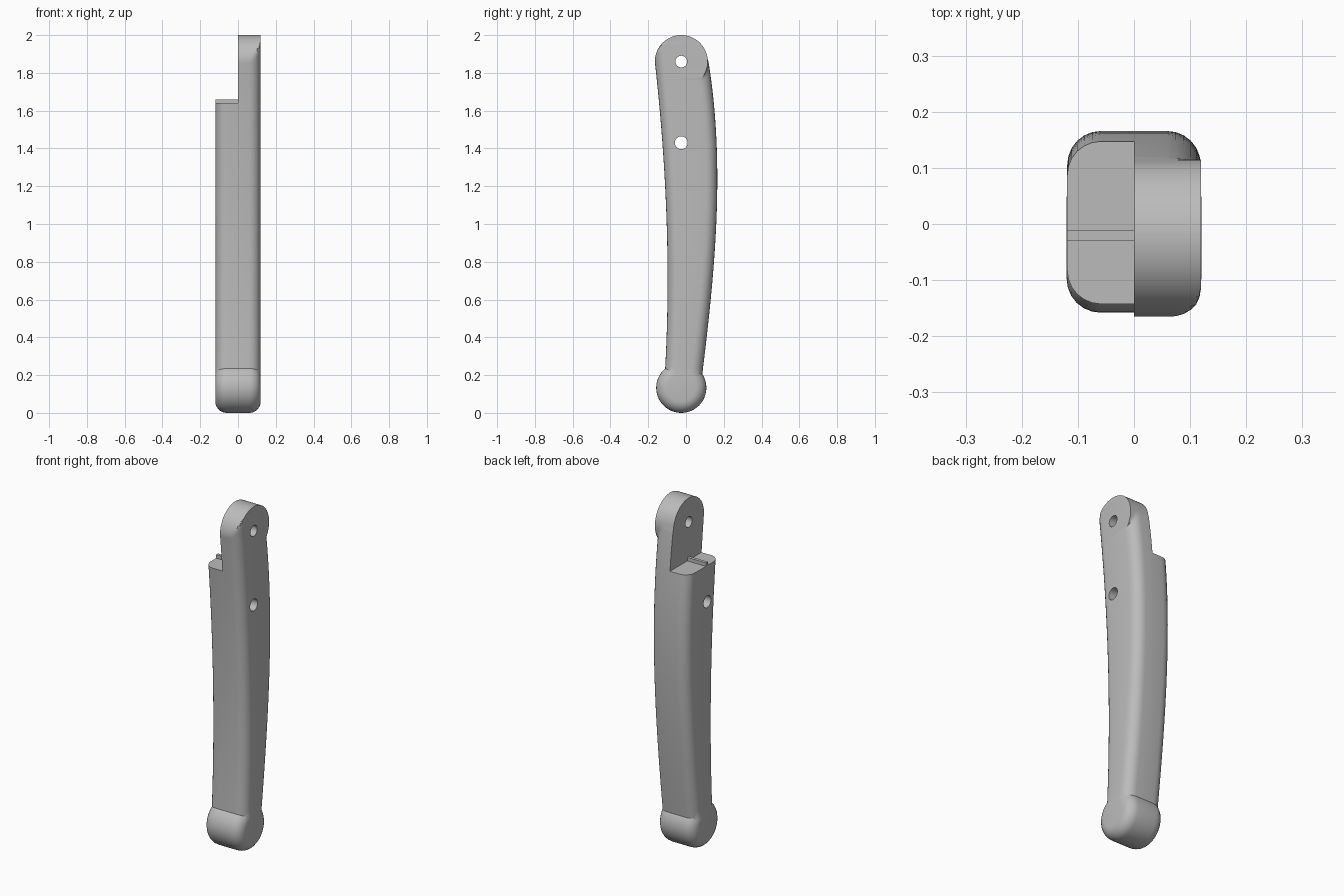
import bpy, bmesh, math

cube = bpy.data.objects.get("Cube")
if cube:
    bpy.data.objects.remove(cube)

HALF, FILLET = 0.119, 0.06
PIVOT_Y, PIVOT_Z, HEAD_R = -0.025, 1.86, 0.14
POMMEL_Z, POMMEL_R = 0.133, 0.133
SHELF_Z = 1.64
FRONT = [(0.24, -0.11), (0.8, -0.098), (1.43, -0.125), (1.86, -0.165)]
BACK = [(0.22, 0.088), (0.7, 0.14), (1.15, 0.165), (1.84, 0.122)]

grey = bpy.data.materials.new("plain grey")
grey.use_nodes = True
colour = (0.5, 0.5, 0.5, 1)
grey.diffuse_color = colour
grey.node_tree.nodes["Principled BSDF"].inputs["Base Color"].default_value = colour


def make(name, bm):
    bmesh.ops.recalc_face_normals(bm, faces=bm.faces)
    mesh = bpy.data.meshes.new(name)
    bm.to_mesh(mesh)
    bm.free()
    mesh.materials.append(grey)
    obj = bpy.data.objects.new(name, mesh)
    bpy.context.collection.objects.link(obj)
    return obj


def loft(name, rings, closed=False):
    bm = bmesh.new()
    loops = [[bm.verts.new(p) for p in ring] for ring in rings]
    n = len(loops[0])
    for a, b in zip(loops, loops[1:]):
        for i in range(n):
            j = (i + 1) % n
            bm.faces.new((a[i], a[j], b[j], b[i]))
    bm.faces.new(loops[0])
    bm.faces.new(loops[-1])
    return make(name, bm)


def box(name, lo, hi):
    bm = bmesh.new()
    bmesh.ops.create_cube(bm, size=1)
    for v in bm.verts:
        v.co = [(l + h) / 2 + c * (h - l) for l, h, c in zip(lo, hi, v.co)]
    return make(name, bm)


def disc_ring(x, r, y, z, n=48):
    return [(x, y + r * math.cos(math.tau * i / n), z + r * math.sin(math.tau * i / n))
            for i in range(n)]


def boolean(target, tool, operation):
    mod = target.modifiers.new(tool.name, "BOOLEAN")
    mod.object, mod.operation, mod.solver = tool, operation, "EXACT"
    bpy.context.view_layer.objects.active = target
    bpy.ops.object.modifier_apply(modifier=mod.name)
    bpy.data.objects.remove(tool)


def curve(points, z):
    """Smooth polynomial through the given (z, y) points."""
    total = 0
    for i, (zi, yi) in enumerate(points):
        for j, (zj, _) in enumerate(points):
            if i != j:
                yi *= (z - zj) / (zi - zj)
        total += yi
    return total


# Columns across the width, each with its rounded corner setback
steps = [math.radians(15 * i) for i in range(7)]
right = [(HALF - FILLET + FILLET * math.sin(t), FILLET * (1 - math.cos(t))) for t in steps]
columns = [(-x, d) for x, d in reversed(right)] + right


def section(z):
    """Rounded grip section, merged with the round head near the top."""
    h = z - PIVOT_Z
    reach = math.sqrt(max(HEAD_R ** 2 - h ** 2, 0))
    front, back = [], []
    for x, d in columns:
        yf = curve(FRONT, z) + d
        yb = curve(BACK, z) - d
        if h > 0:
            yf = max(yf, PIVOT_Y - reach)
            yb = PIVOT_Y + reach
        elif reach > 0:
            yb = max(yb, PIVOT_Y + reach)
        front.append((x, yf, z))
        back.append((x, yb, z))
    return front + back[::-1]


# Curved grip and round head
heights = [POMMEL_Z + (1.7 - POMMEL_Z) * i / 28 for i in range(28)]
heights += [1.7 + (PIVOT_Z - 1.7) * i / 16 for i in range(17)]
heights += [PIVOT_Z + HEAD_R * math.sin(math.radians(a)) for a in range(6, 86, 6)]
heights.append(PIVOT_Z + HEAD_R * math.sin(math.radians(88)))
handle = loft("handle", [section(z) for z in heights])

# Rounded pommel at the foot
scale = 0.12 / HALF
pommel = loft("pommel", [disc_ring(x * scale, POMMEL_R - d, PIVOT_Y, POMMEL_Z)
                         for x, d in columns])
boolean(handle, pommel, "UNION")

# Half-width notch beside the head
boolean(handle, box("notch", (-0.3, -0.4, SHELF_Z), (0, 0.4, 2.2)), "DIFFERENCE")

# Pin holes
for z, r in ((PIVOT_Z, 0.031), (1.43, 0.034)):
    pin = loft("pin_hole", [disc_ring(x, r, PIVOT_Y, z, 32) for x in (-0.3, 0.3)])
    boolean(handle, pin, "DIFFERENCE")

# Small ridge across the shelf
ridge = box("shelf_ridge", (-HALF, -0.03, SHELF_Z - 0.005), (0, -0.012, SHELF_Z + 0.02))

# Smooth curves with crisp edges
bpy.ops.object.select_all(action="DESELECT")
handle.select_set(True)
bpy.context.view_layer.objects.active = handle
bpy.ops.object.shade_smooth_by_angle(angle=math.radians(30))
